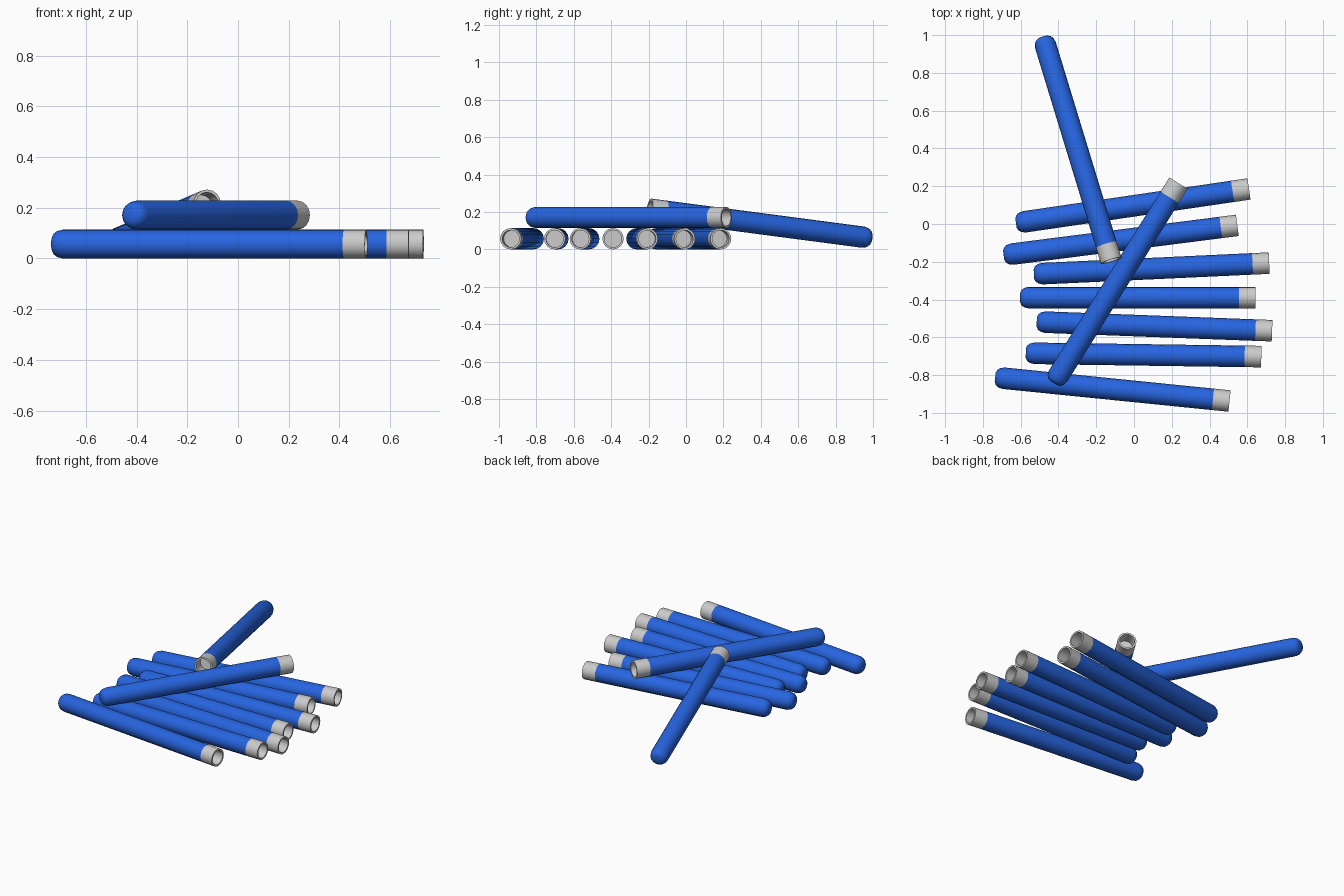
import bpy, bmesh, math
from mathutils import Vector

if "Cube" in bpy.data.objects:
    bpy.data.objects.remove(bpy.data.objects["Cube"])

R, L, BAND, SIDES = 0.057, 1.247, 0.088, 16

blue = bpy.data.materials.new("blue")
blue.diffuse_color = (0.02, 0.13, 0.75, 1)
blue.use_nodes = True
blue.node_tree.nodes["Principled BSDF"].inputs["Base Color"].default_value = blue.diffuse_color


def lathe(name, profile, material=None):
    """Revolve (radius, height) points around the local z axis."""
    bm = bmesh.new()
    verts = [bm.verts.new((r, 0, h)) for r, h in profile]
    edges = [bm.edges.new(pair) for pair in zip(verts, verts[1:])]
    bmesh.ops.spin(bm, geom=verts + edges, cent=(0, 0, 0), axis=(0, 0, 1),
                   angle=math.tau, steps=SIDES, use_merge=False)
    bmesh.ops.remove_doubles(bm, verts=bm.verts, dist=1e-5)
    bmesh.ops.recalc_face_normals(bm, faces=bm.faces)
    # an open shell may be recalculated inside out: check the outer wall
    wall = max(bm.faces, key=lambda f: f.calc_center_median().xy.length)
    if wall.normal.xy.dot(wall.calc_center_median().xy) < 0:
        bmesh.ops.reverse_faces(bm, faces=bm.faces)
    mesh = bpy.data.meshes.new(name)
    bm.to_mesh(mesh)
    bm.free()
    if material:
        mesh.materials.append(material)
    mesh.shade_smooth()
    mesh.set_sharp_from_angle(angle=math.radians(35))
    return mesh


# Blue shaft with a rounded closed end
shaft = lathe("shaft", [(0, 0), (0.024, 0), (0.040, 0.007), (0.051, 0.021),
                        (R, 0.045), (R, L - BAND)], blue)
# Grey hollow socket at the other end
socket = lathe("socket", [(R, L - BAND), (R, L), (0.046, L),
                          (0.046, L - BAND + 0.005), (0, L - BAND + 0.005)])

# Rounded tip and socket end of each rod
rods = [
    ((-0.625, 0.005, R), (0.605, 0.185, R)),
    ((-0.69, -0.165, R), (0.54, -0.008, R)),
    ((-0.53, -0.265, R), (0.715, -0.207, R)),
    ((-0.603, -0.39, R), (0.645, -0.39, R)),
    ((-0.515, -0.518, R), (0.73, -0.565, R)),
    ((-0.573, -0.684, R), (0.673, -0.702, R)),
    ((-0.735, -0.812, R), (0.505, -0.937, R)),
    # rod lying across the row
    ((-0.425, -0.842, 3 * R), (0.235, 0.215, 3 * R)),
    # rod leaning on the row
    ((-0.482, 0.99, 0.06), (-0.122, -0.19, 0.215)),
]
for i, (tip, end) in enumerate(rods, 1):
    turn = (Vector(end) - Vector(tip)).to_track_quat('Z', 'Y')
    for part, mesh in (("shaft", shaft), ("socket", socket)):
        obj = bpy.data.objects.new(f"rod_{i}_{part}", mesh)
        obj.location = tip
        obj.rotation_euler = turn.to_euler()
        bpy.context.collection.objects.link(obj)
